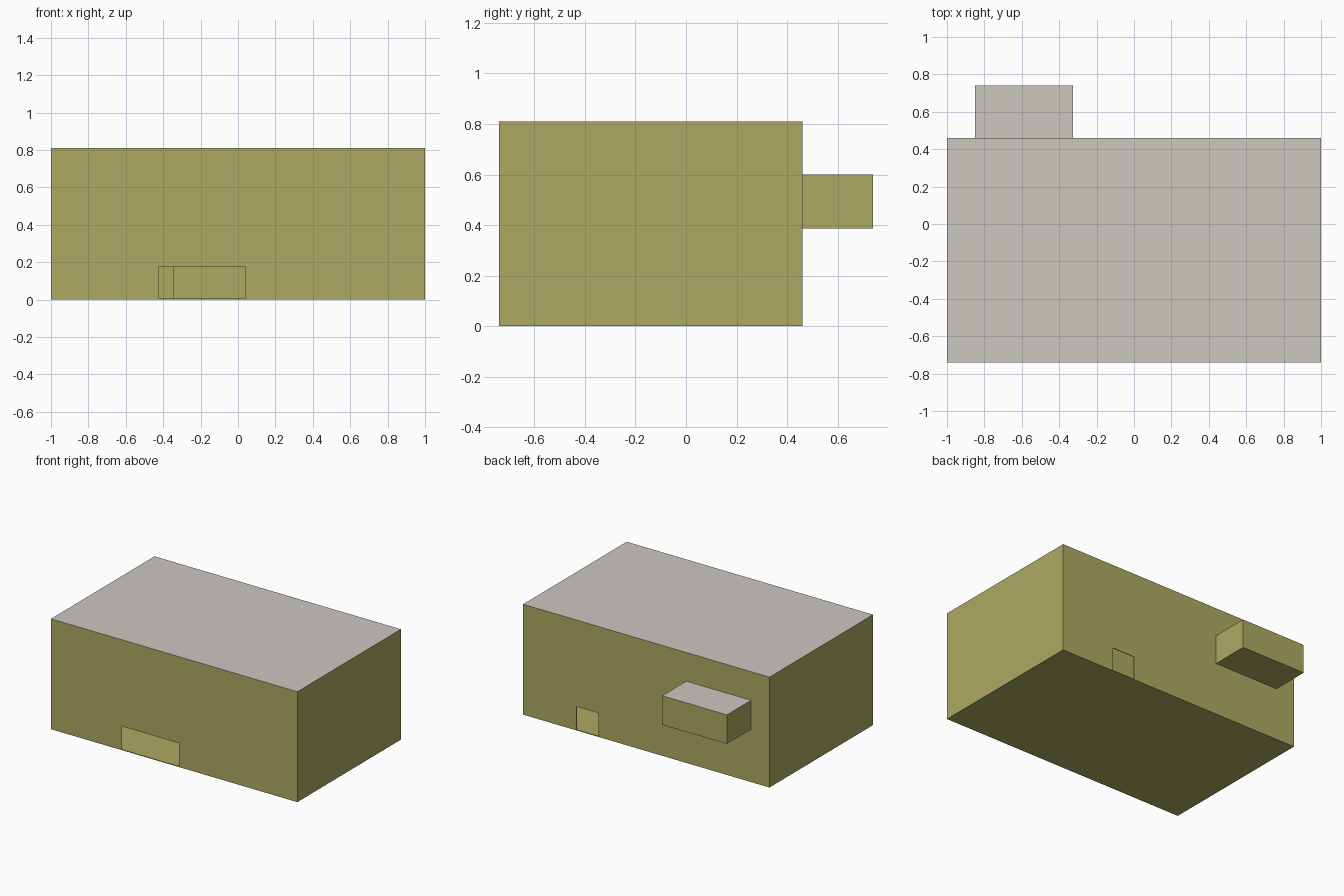
import bpy, bmesh

if "Cube" in bpy.data.objects:
    bpy.data.objects.remove(bpy.data.objects["Cube"])

T = 0.005                      # sheet thickness of walls, floor and roof
X0, X1, Y0, Y1, H = -1.0, 1.0, -0.74, 0.46, 0.81


def material(name, rgb):
    m = bpy.data.materials.new(name)
    m.diffuse_color = (*rgb, 1)
    m.use_nodes = True
    m.node_tree.nodes["Principled BSDF"].inputs["Base Color"].default_value = m.diffuse_color
    return m


OLIVE = material("olive_wall", (0.413, 0.402, 0.122))
GREY = material("warm_grey_roof", (0.604, 0.571, 0.527))


def finish(name, bm, grey_all=False):
    """Make the object; upward faces above the ground floor become roof grey."""
    bmesh.ops.recalc_face_normals(bm, faces=bm.faces)
    for f in bm.faces:
        top = f.normal.z > 0.9 and f.calc_center_median().z > 0.3
        f.material_index = int(grey_all or top)
    me = bpy.data.meshes.new(name)
    bm.to_mesh(me)
    bm.free()
    me.materials.append(OLIVE)
    me.materials.append(GREY)
    ob = bpy.data.objects.new(name, me)
    bpy.context.collection.objects.link(ob)
    return ob


def box(name, x0, x1, y0, y1, z0, z1, grey_all=False):
    bm = bmesh.new()
    bmesh.ops.create_cube(bm, size=1)
    for v in bm.verts:
        v.co = (x1 if v.co.x > 0 else x0,
                y1 if v.co.y > 0 else y0,
                z1 if v.co.z > 0 else z0)
    return finish(name, bm, grey_all)


def wall_with_door(name, y, door0, door1, door_h):
    """Long wall sheet with a notch cut from its lower edge for a doorway."""
    outline = [(X0, T), (door0, T), (door0, door_h), (door1, door_h),
               (door1, T), (X1, T), (X1, H), (X0, H)]
    bm = bmesh.new()
    face = bm.faces.new([bm.verts.new((x, y, z)) for x, z in outline])
    ext = bmesh.ops.extrude_face_region(bm, geom=[face], use_keep_orig=True)
    moved = [g for g in ext["geom"] if isinstance(g, bmesh.types.BMVert)]
    bmesh.ops.translate(bm, verts=moved, vec=(0, T, 0))
    return finish(name, bm)


# Main hall: floor, four walls and roof around a hollow interior
box("floor", X0, X1, Y0, Y1, 0, T)
wall_with_door("front_wall", Y0, -0.425, 0.04, 0.175)
wall_with_door("back_wall", Y1 - T, 0.387, 0.567, 0.175)
box("left_wall", X0, X0 + T, Y0 + T, Y1 - T, T, H)
box("right_wall", X1 - T, X1, Y0 + T, Y1 - T, T, H)
box("roof", X0 + T, X1 - T, Y0 + T, Y1 - T, H - T, H, grey_all=True)

# Inner partition glimpsed through the front doorway
box("inner_partition", -0.345, 0.38, -0.135, -0.13, T, H - T)

# Raised bay projecting from the back wall
box("back_bay", -0.85, -0.325, Y1, 0.74, 0.387, 0.6)
